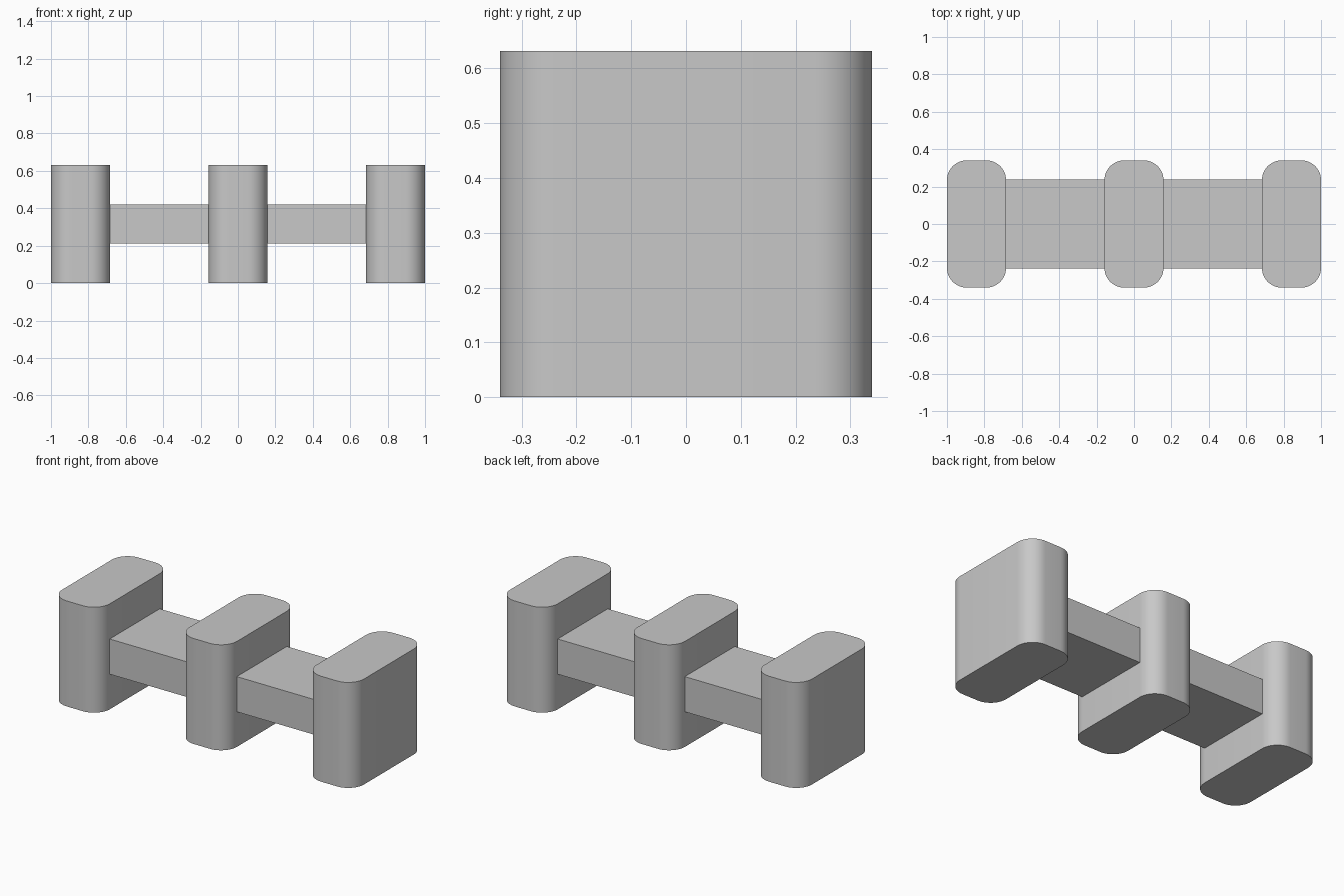
import bpy
import bmesh
from mathutils import Vector

cube = bpy.data.objects.get("Cube")
if cube:
    bpy.data.objects.remove(cube, do_unlink=True)

UNIT = 2 / 19  # the model is nineteen units long

grey = bpy.data.materials.new("plain grey")
grey.use_nodes = True
colour = (0.58, 0.58, 0.58, 1)
grey.diffuse_color = colour
grey.node_tree.nodes["Principled BSDF"].inputs["Base Color"].default_value = colour


def block(name, size, centre, radius=0):
    """Box with optionally rounded vertical edges."""
    bm = bmesh.new()
    bmesh.ops.create_cube(bm, size=1)
    bmesh.ops.scale(bm, vec=Vector(size), verts=bm.verts)
    if radius:
        upright = [e for e in bm.edges
                   if abs(e.verts[0].co.z - e.verts[1].co.z) > size[2] / 2]
        bmesh.ops.bevel(bm, geom=upright, offset=radius, segments=12,
                        profile=0.5, affect='EDGES')
    mesh = bpy.data.meshes.new(name)
    bm.to_mesh(mesh)
    bm.free()
    mesh.materials.append(grey)
    obj = bpy.data.objects.new(name, mesh)
    obj.location = centre
    bpy.context.collection.objects.link(obj)
    if radius:
        bpy.ops.object.select_all(action='DESELECT')
        obj.select_set(True)
        bpy.context.view_layer.objects.active = obj
        bpy.ops.object.shade_smooth_by_angle(angle=0.6)
    return obj


# Three rounded uprights
for name, x in (("right_post", -8), ("middle_post", 0), ("left_post", 8)):
    block(name, (3 * UNIT, 0.68, 6 * UNIT), (x * UNIT, 0, 3 * UNIT), UNIT)

# Two flat bars joining them
for name, x in (("right_bar", -4), ("left_bar", 4)):
    block(name, (5 * UNIT + 0.01, 4.5 * UNIT, 2 * UNIT), (x * UNIT, 0, 3 * UNIT))
